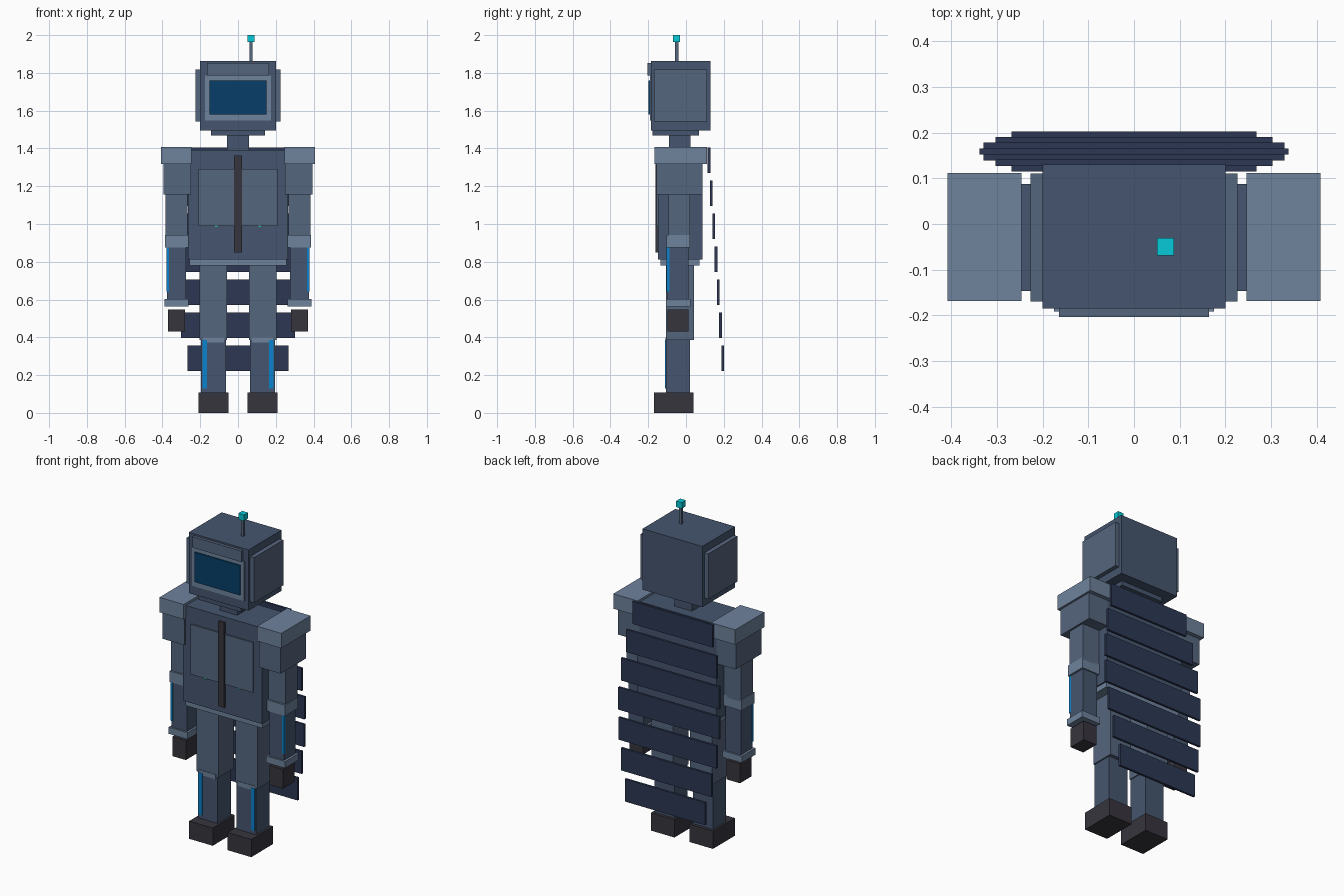
import bpy
import math


def material(name, r, g, b):
    m = bpy.data.materials.new(name)
    m.diffuse_color = [(c / 255) ** 2.2 for c in (r, g, b)] + [1]
    return m


STEEL = material("steel", 71, 86, 110)
MID = material("mid_steel", 86, 102, 126)
LIGHT = material("light_steel", 110, 129, 155)
CAPE = material("cape_navy", 48, 58, 84)
DARK = material("charcoal", 58, 56, 64)
BLUE = material("blue_light", 18, 130, 205)
SCREEN = material("screen_blue", 14, 64, 104)
CYAN = material("cyan_light", 16, 200, 215)
GREEN = material("green_light", 30, 190, 140)


def box(name, x, y, z, mat):
    """Box from (min, max) ranges on each axis."""
    bpy.ops.mesh.primitive_cube_add(size=1, location=[sum(r) / 2 for r in (x, y, z)])
    ob = bpy.context.object
    ob.name = name
    ob.scale = [r[1] - r[0] for r in (x, y, z)]
    bpy.ops.object.transform_apply(location=False, rotation=False, scale=True)
    ob.data.materials.append(mat)
    return ob


def centred(name, half, y, z, mat):
    box(name, (-half, half), y, z, mat)


def pair(name, x, y, z, mat):
    box(name + "_right", x, y, z, mat)
    box(name + "_left", (-x[1], -x[0]), y, z, mat)


# Head
centred("head", 0.20, (-0.185, 0.13), (1.495, 1.863), STEEL)
pair("ear_panel", (0.195, 0.226), (-0.17, 0.11), (1.543, 1.817), MID)
centred("face_frame", 0.175, (-0.191, -0.17), (1.548, 1.787), LIGHT)
centred("screen", 0.152, (-0.199, -0.18), (1.58, 1.76), SCREEN)
centred("brow", 0.164, (-0.203, -0.18), (1.787, 1.853), MID)
centred("jaw", 0.143, (-0.177, 0.068), (1.468, 1.50), STEEL)
centred("neck", 0.058, (-0.09, 0.025), (1.385, 1.47), STEEL)

# Antenna
box("antenna_stem", (0.06, 0.077), (-0.058, -0.041), (1.86, 1.965), MID)
box("antenna_tip", (0.05, 0.087), (-0.069, -0.031), (1.963, 2.0), CYAN)

# Torso
centred("torso", 0.265, (-0.147, 0.088), (0.812, 1.393), STEEL)
pair("chest_panel", (0.018, 0.208), (-0.155, -0.14), (0.99, 1.292), MID)
pair("chest_light", (0.108, 0.123), (-0.154, -0.14), (0.984, 1.0), GREEN)
centred("chest_seam", 0.02, (-0.162, -0.14), (0.85, 1.363), DARK)
centred("belt", 0.257, (-0.135, 0.072), (0.78, 0.815), LIGHT)

# Arms
pair("shoulder_pad", (0.246, 0.408), (-0.168, 0.112), (1.317, 1.407), LIGHT)
pair("shoulder_block", (0.25, 0.395), (-0.156, 0.088), (1.155, 1.32), MID)
pair("upper_arm", (0.268, 0.383), (-0.092, 0.02), (0.93, 1.16), MID)
pair("elbow", (0.264, 0.387), (-0.103, 0.02), (0.876, 0.942), LIGHT)
pair("forearm", (0.275, 0.376), (-0.097, 0.013), (0.60, 0.88), STEEL)
pair("forearm_light", (0.366, 0.379), (-0.102, -0.088), (0.643, 0.876), BLUE)
pair("cuff", (0.262, 0.39), (-0.107, 0.023), (0.563, 0.603), LIGHT)
pair("hand", (0.28, 0.37), (-0.099, 0.012), (0.43, 0.548), DARK)

# Legs
pair("thigh", (0.057, 0.203), (-0.105, 0.042), (0.386, 0.79), MID)
pair("knee", (0.075, 0.185), (-0.108, -0.053), (0.372, 0.40), LIGHT)
pair("shin", (0.063, 0.195), (-0.105, 0.021), (0.10, 0.39), STEEL)
pair("shin_light", (0.163, 0.187), (-0.11, -0.095), (0.13, 0.385), BLUE)
pair("boot", (0.05, 0.208), (-0.17, 0.039), (0.0, 0.107), DARK)

# Cape of seven separate slats
for i in range(7):
    half = 0.268 + 0.07 * math.sin(math.pi * i / 6)
    y = 0.122 + 0.0122 * i
    z = 1.337 - 0.1745 * i
    centred(f"cape_slat_{i + 1}", half, (y - 0.007, y + 0.007), (z - 0.068, z + 0.068), CAPE)
